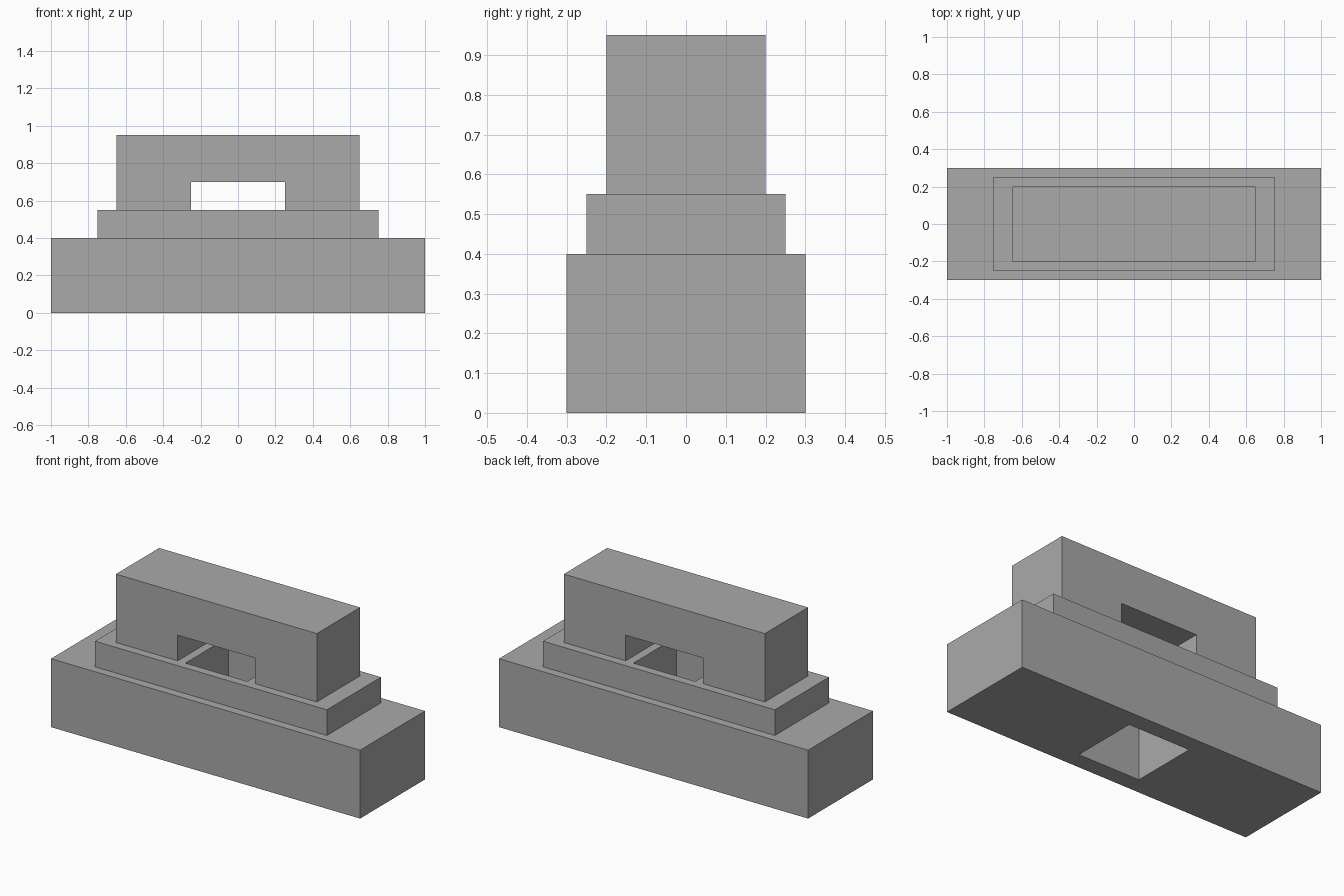
import bpy

cube = bpy.data.objects.get("Cube")
if cube:
    bpy.data.objects.remove(cube, do_unlink=True)

# Single stone colour
stone = bpy.data.materials.new("stone_grey")
stone.use_nodes = True
GREY = (0.4, 0.4, 0.4, 1.0)
stone.diffuse_color = GREY
stone.node_tree.nodes["Principled BSDF"].inputs["Base Color"].default_value = GREY


def box(name, width, depth, bottom, top):
    """Centred box spanning bottom to top in height."""
    bpy.ops.mesh.primitive_cube_add(size=1, location=(0, 0, (bottom + top) / 2))
    obj = bpy.context.object
    obj.name = name
    obj.scale = (width, depth, top - bottom)
    bpy.ops.object.transform_apply(location=True, rotation=False, scale=True)
    obj.data.materials.append(stone)
    return obj


def cut(obj, cutter):
    """Subtract the cutter from the part."""
    mod = obj.modifiers.new("opening", "BOOLEAN")
    mod.operation = "DIFFERENCE"
    mod.solver = "EXACT"
    mod.object = cutter
    bpy.context.view_layer.objects.active = obj
    bpy.ops.object.modifier_apply(modifier=mod.name)


# Stepped body
base = box("base_block", 2.0, 0.6, 0.0, 0.4)
step = box("middle_step", 1.5, 0.5, 0.4, 0.55)
arch = box("top_arch", 1.3, 0.4, 0.55, 0.95)

# Square shaft through the two lower blocks
shaft = box("shaft_cutter", 0.4, 0.4, -0.1, 0.65)
cut(base, shaft)
cut(step, shaft)

# Passage under the top block
passage = box("passage_cutter", 0.5, 0.8, 0.45, 0.7)
cut(arch, passage)

for helper in (shaft, passage):
    bpy.data.objects.remove(helper, do_unlink=True)
